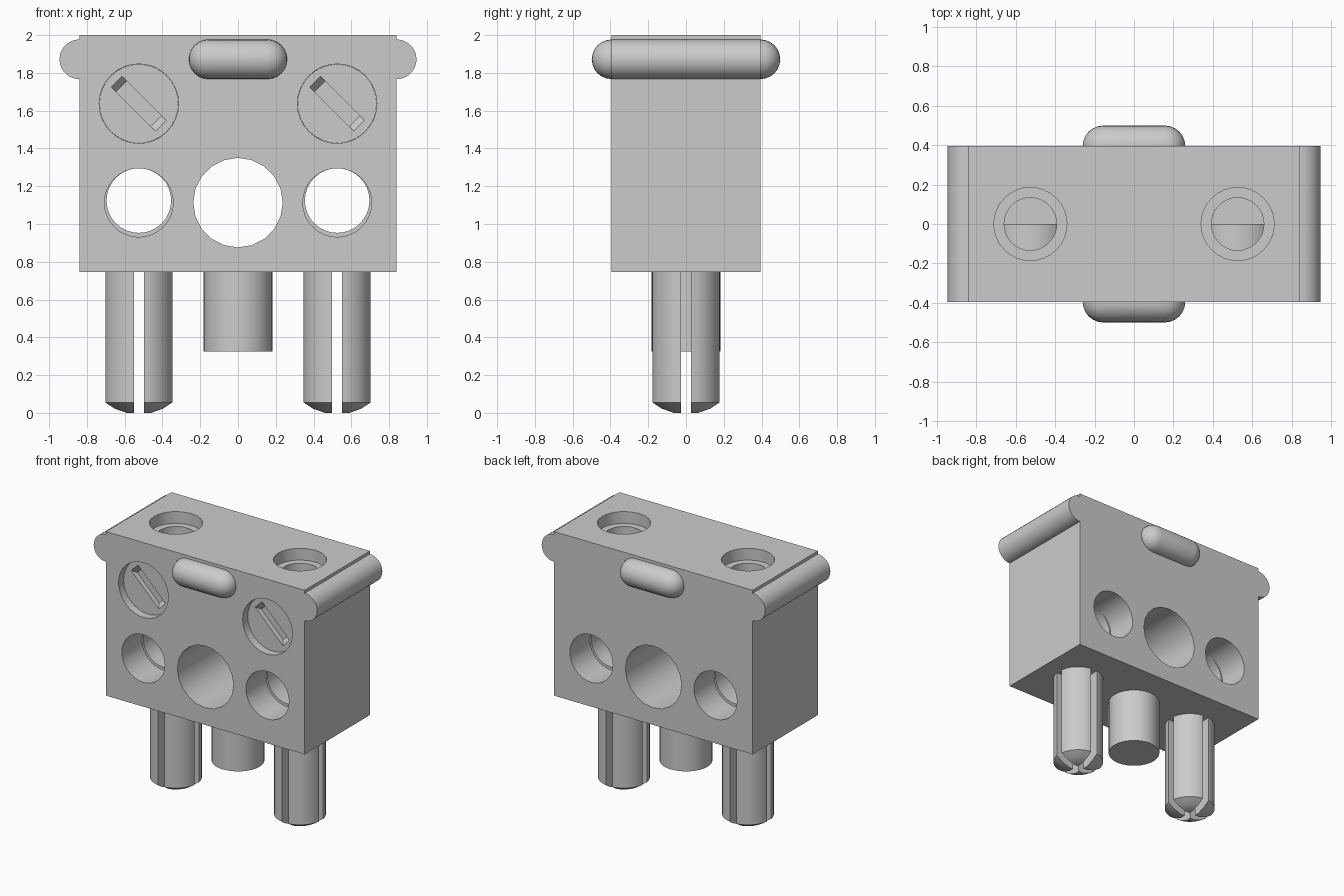
import bpy, bmesh
from math import pi, sin, cos, radians
from mathutils import Matrix, Vector

if "Cube" in bpy.data.objects:
    bpy.data.objects.remove(bpy.data.objects["Cube"], do_unlink=True)

grey = bpy.data.materials.new("plain grey")
grey.use_nodes = True
grey.diffuse_color = (0.6, 0.6, 0.6, 1)
grey.node_tree.nodes["Principled BSDF"].inputs["Base Color"].default_value = (0.6, 0.6, 0.6, 1)

TURN = {"x": Matrix.Rotation(pi / 2, 4, "Y"),
        "y": Matrix.Rotation(-pi / 2, 4, "X"),
        "z": Matrix.Identity(4)}


def finish(name, bm, matrix):
    bm.transform(matrix)
    bmesh.ops.recalc_face_normals(bm, faces=bm.faces)
    mesh = bpy.data.meshes.new(name)
    bm.to_mesh(mesh)
    bm.free()
    mesh.materials.append(grey)
    obj = bpy.data.objects.new(name, mesh)
    bpy.context.collection.objects.link(obj)
    return obj


def lathe(name, profile, loc, axis="z", segs=32):
    """Spin (radius, height) points about the given axis."""
    bm = bmesh.new()
    verts = [bm.verts.new((r, 0, h)) for r, h in profile]
    edges = [bm.edges.new(pair) for pair in zip(verts, verts[1:])]
    bmesh.ops.spin(bm, geom=verts + edges, cent=(0, 0, 0), axis=(0, 0, 1),
                   angle=2 * pi, steps=segs)
    bmesh.ops.remove_doubles(bm, verts=bm.verts, dist=1e-4)
    return finish(name, bm, Matrix.Translation(loc) @ TURN[axis])


def rod(name, r, low, high, loc, axis="z", segs=32):
    return lathe(name, [(0, low), (r, low), (r, high), (0, high)], loc, axis, segs)


def box(name, size, loc, turn=0, taper=1):
    """Box, optionally turned about y and shortened towards its +y side."""
    bm = bmesh.new()
    bmesh.ops.create_cube(bm, size=1)
    for v in bm.verts:
        if v.co.y > 0:
            v.co.x *= taper
    return finish(name, bm, Matrix.Translation(loc) @ Matrix.Rotation(turn, 4, "Y")
                  @ Matrix.Diagonal(Vector((*size, 1))))


def cut(obj, cutters):
    for cutter in cutters:
        cutter.hide_render = True
        mod = obj.modifiers.new("cut", "BOOLEAN")
        mod.operation, mod.solver, mod.object = "DIFFERENCE", "EXACT", cutter
        bpy.context.view_layer.objects.active = obj
        bpy.ops.object.modifier_apply(modifier=mod.name)
        bpy.data.objects.remove(cutter, do_unlink=True)


D = 0.394             # half depth of the body
PX = 0.525            # side offset of pins, screws and bores
BOTTOM = 0.745
SCREW_Z, BORE_Z, LUG_Z, LUG_R = 1.637, 1.113, 1.872, 0.105
parts = []

# Body block with its bores
body = box("body", (1.68, 2 * D, 2 - BOTTOM), (0, 0, (2 + BOTTOM) / 2))
cutters = [rod("centre_bore", 0.237, -1, 1, (0, 0, BORE_Z), "y", 20)]
for x in (-PX, PX):
    cutters += [
        rod("screw_bore", 0.21, -1, 0, (x, 0, SCREW_Z), "y"),
        rod("side_bore_front", 0.182, -1, -0.15, (x, 0, BORE_Z), "y"),
        rod("side_bore_back", 0.182, 0.15, 1, (x, 0, BORE_Z), "y"),
        rod("side_bore_middle", 0.171, -0.2, 0.2, (x, 0, BORE_Z + 0.011), "y"),
        lathe("top_bore", [(0, 1.45), (0.133, 1.45), (0.133, 1.91), (0.185, 1.91),
                           (0.185, 2.2), (0, 2.2)], (x, 0, 0)),
    ]
cut(body, cutters)
parts.append(body)

# Rounded ribs on the two sides, rounded bumps on front and back
arc = [(LUG_R * sin(a), LUG_R * cos(a)) for a in (pi / 2 * i / 6 for i in range(7))]
capsule = [(r, 0.155 + h) for r, h in arc]
capsule += [(r, -h) for r, h in reversed(capsule)]
for side, s in (("right", -1), ("left", 1)):
    parts.append(rod(side + "_rib", LUG_R, -D, D, (s * 0.84, 0, LUG_Z), "y"))
for side, s in (("front", -1), ("back", 1)):
    parts.append(lathe(side + "_bump", capsule, (0, s * D, LUG_Z), "x", 24))

# Slotted screws and split pins
for side, s in (("right", -1), ("left", 1)):
    x = s * PX
    screw = rod(side + "_screw", 0.209, 0.06 - D, 0, (x, 0, SCREW_Z), "y")
    cut(screw, [box("slot", (0.4, 0.08, 0.08), (x, 0.06 - D, SCREW_Z), radians(45), 0.65)])
    pin = lathe(side + "_pin", [(0, 0), (0.07, 0), (0.13, 0.022), (0.18, 0.055),
                                (0.18, 0.76), (0, 0.76)], (x, 0, 0))
    cut(pin, [box("split_a", (0.053, 1, 2), (x, 0, 0.5)),
              box("split_b", (1, 0.053, 2), (x, 0, 0.5))])
    parts += [screw, pin]

# Central post
parts.append(rod("centre_post", 0.183, 0.325, 0.76, (0, 0, 0)))

bpy.ops.object.select_all(action="DESELECT")
for obj in parts:
    obj.select_set(True)
bpy.context.view_layer.objects.active = body
bpy.ops.object.shade_smooth_by_angle(angle=radians(30))
